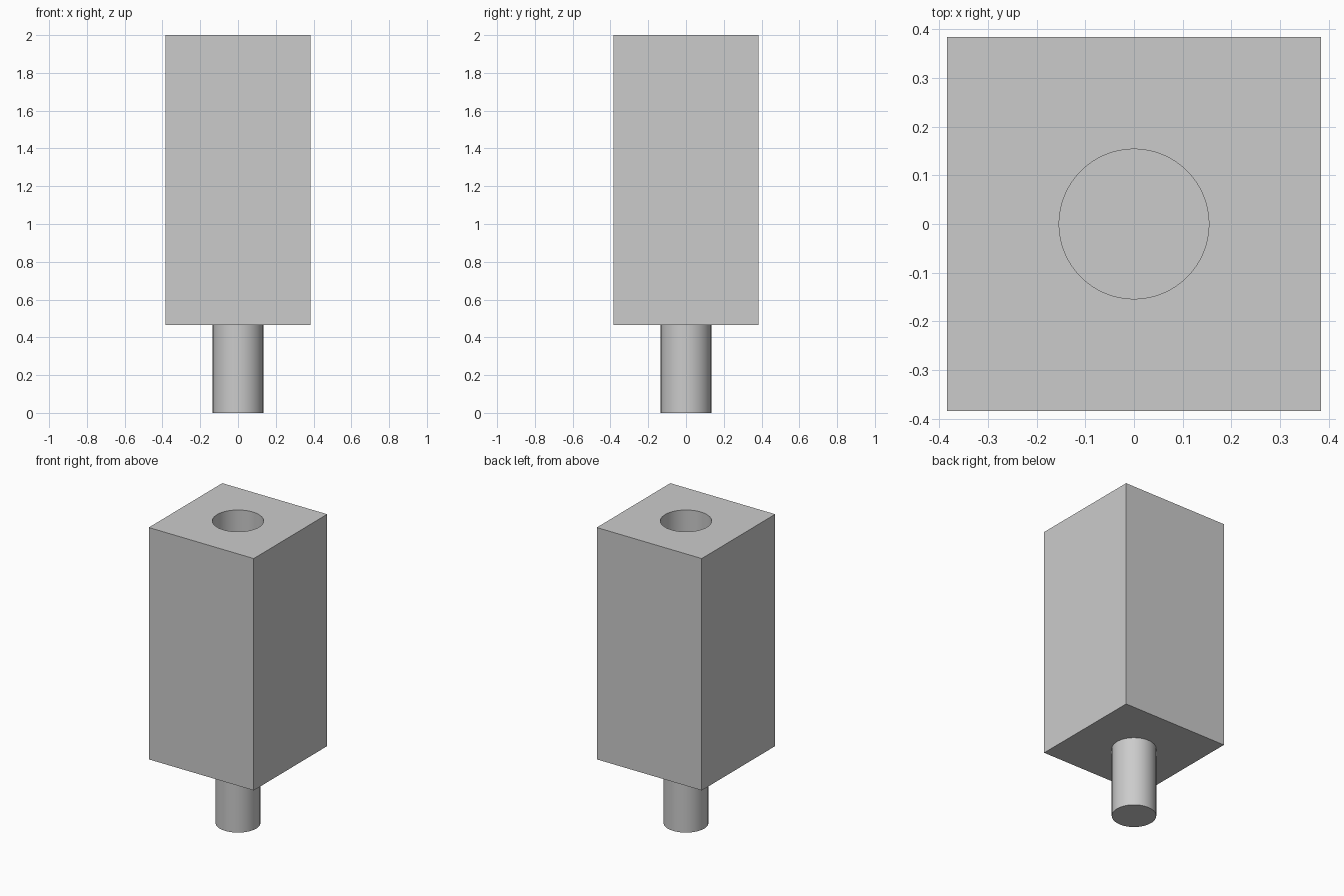
import bpy
import math

# Remove the default cube
if "Cube" in bpy.data.objects:
    bpy.data.objects.remove(bpy.data.objects["Cube"], do_unlink=True)

HALF_WIDTH = 0.384
BLOCK_BOTTOM, BLOCK_TOP = 0.466, 2.0
PEG_RADIUS, SOCKET_RADIUS = 0.134, 0.154
SOCKET_DEPTH = 0.54

# Single plain grey
grey = bpy.data.materials.new("light grey")
grey.use_nodes = True
colour = (0.6, 0.6, 0.6, 1.0)
grey.diffuse_color = colour
grey.node_tree.nodes["Principled BSDF"].inputs["Base Color"].default_value = colour


def cylinder(name, radius, bottom, top):
    bpy.ops.mesh.primitive_cylinder_add(
        vertices=64, radius=radius, depth=top - bottom,
        location=(0, 0, (bottom + top) / 2))
    obj = bpy.context.object
    obj.name = name
    obj.data.materials.append(grey)
    return obj


def smooth(obj):
    bpy.ops.object.select_all(action="DESELECT")
    obj.select_set(True)
    bpy.context.view_layer.objects.active = obj
    bpy.ops.object.shade_smooth_by_angle(angle=math.radians(30))


# Square block
bpy.ops.mesh.primitive_cube_add(size=1, location=(0, 0, (BLOCK_BOTTOM + BLOCK_TOP) / 2))
block = bpy.context.object
block.name = "block"
block.scale = (2 * HALF_WIDTH, 2 * HALF_WIDTH, BLOCK_TOP - BLOCK_BOTTOM)
bpy.ops.object.transform_apply(location=False, rotation=False, scale=True)
block.data.materials.append(grey)

# Round socket bored into the top
cutter = cylinder("socket_cutter", SOCKET_RADIUS, BLOCK_TOP - SOCKET_DEPTH, BLOCK_TOP + 0.1)
cutter.hide_render = True
bore = block.modifiers.new("socket", "BOOLEAN")
bore.operation = "DIFFERENCE"
bore.solver = "EXACT"
bore.object = cutter
bpy.context.view_layer.objects.active = block
bpy.ops.object.modifier_apply(modifier=bore.name)
bpy.data.objects.remove(cutter, do_unlink=True)
smooth(block)

# Peg below, set slightly into the block
peg = cylinder("peg", PEG_RADIUS, 0.0, BLOCK_BOTTOM + 0.02)
smooth(peg)
